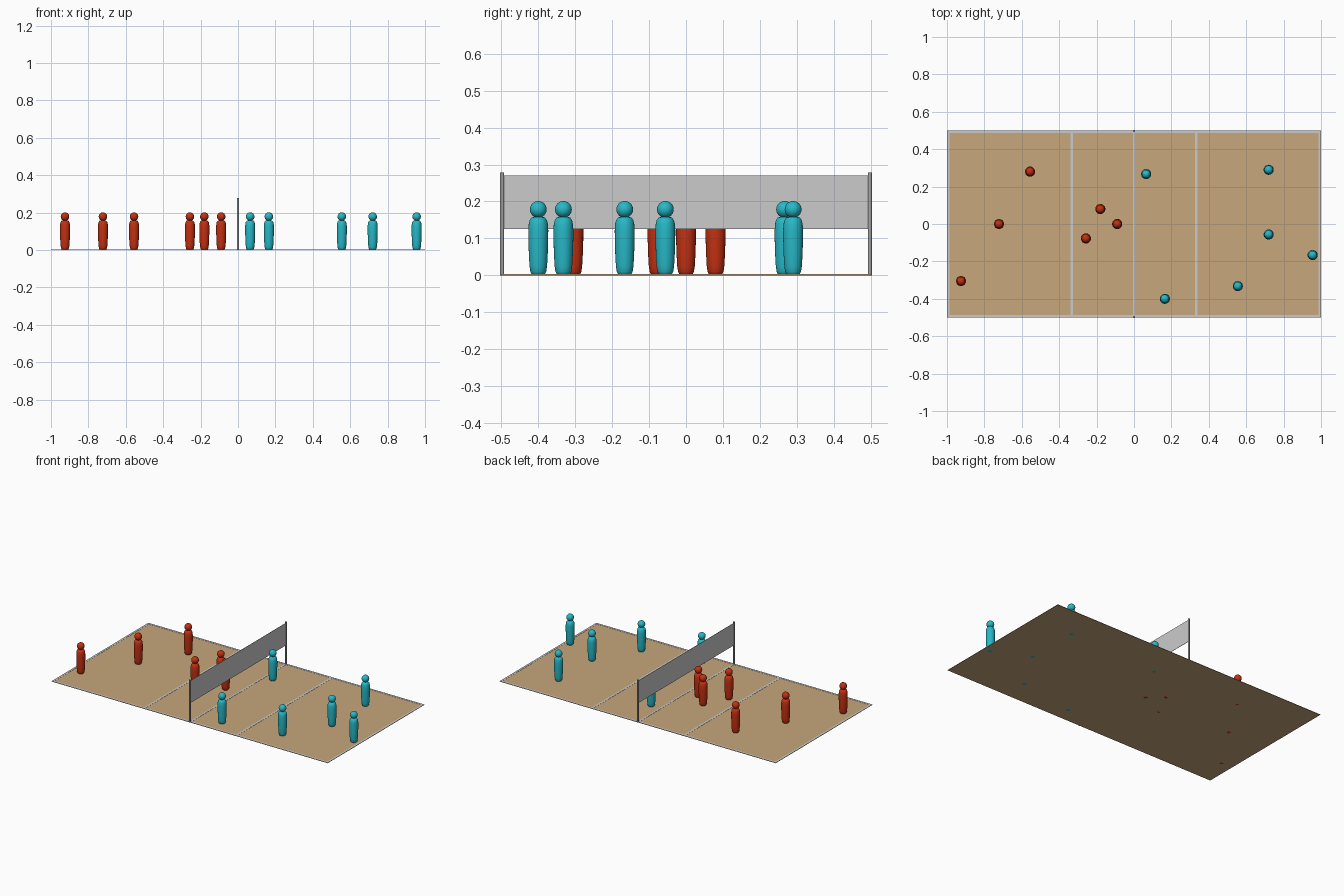
import bpy, bmesh, math

if "Cube" in bpy.data.objects:
    bpy.data.objects.remove(bpy.data.objects["Cube"])


def material(name, rgb):
    m = bpy.data.materials.new(name)
    m.diffuse_color = (*rgb, 1)
    m.use_nodes = True
    m.node_tree.nodes["Principled BSDF"].inputs["Base Color"].default_value = m.diffuse_color
    return m


SAND = material("sand", (0.57, 0.385, 0.20))
LINE = material("line_grey", (0.60, 0.60, 0.60))
NET = material("net_grey", (0.60, 0.60, 0.60))
POST = material("post_grey", (0.36, 0.36, 0.37))
RED = material("team_red", (0.55, 0.03, 0.006))
BLUE = material("team_blue", (0.02, 0.48, 0.57))


def finish(bm, name, mat, smooth=False):
    bmesh.ops.recalc_face_normals(bm, faces=bm.faces)
    me = bpy.data.meshes.new(name)
    bm.to_mesh(me)
    bm.free()
    me.materials.append(mat)
    ob = bpy.data.objects.new(name, me)
    bpy.context.collection.objects.link(ob)
    if smooth:
        bpy.ops.object.select_all(action='DESELECT')
        ob.select_set(True)
        bpy.context.view_layer.objects.active = ob
        bpy.ops.object.shade_smooth_by_angle(angle=math.radians(50))
    return ob


def box(name, mat, x0, x1, y0, y1, z0, z1):
    bm = bmesh.new()
    bmesh.ops.create_cube(bm, size=1)
    for v in bm.verts:
        v.co = ((x0 + x1) / 2 + v.co.x * (x1 - x0),
                (y0 + y1) / 2 + v.co.y * (y1 - y0),
                (z0 + z1) / 2 + v.co.z * (z1 - z0))
    return finish(bm, name, mat)


def lathe(name, mat, profile, x, y, sides=24):
    """Closed turned shape from (radius, height) pairs."""
    bm = bmesh.new()
    rings = [[bm.verts.new((x + r * math.cos(2 * math.pi * i / sides),
                            y + r * math.sin(2 * math.pi * i / sides), z))
              for i in range(sides)] for r, z in profile]
    for a, b in zip(rings, rings[1:]):
        for i in range(sides):
            j = (i + 1) % sides
            bm.faces.new((a[i], a[j], b[j], b[i]))
    bm.faces.new(rings[0][::-1])
    bm.faces.new(rings[-1])
    return finish(bm, name, mat, True)


# Court slab
box("court", SAND, -1, 1, -0.5, 0.5, 0, 0.002)

# Painted lines: side lines, end lines, attack lines and centre line
W = 0.013
for s in (-1, 1):
    lo, hi = sorted((s * 0.5, s * (0.5 - W)))
    box("side_line", LINE, -1, 1, lo, hi, 0.0015, 0.003)
    lo, hi = sorted((s * 1.0, s * (1 - W)))
    box("end_line", LINE, lo, hi, -0.5 + W, 0.5 - W, 0.0015, 0.003)
for name, x, w in (("attack_line", -0.333, W), ("attack_line", 0.333, W),
                   ("centre_line", 0, 0.011)):
    box(name, LINE, x - w / 2, x + w / 2, -0.5 + W, 0.5 - W, 0.0015, 0.003)

# Net and its posts
box("net", NET, -0.001, 0.001, -0.495, 0.495, 0.125, 0.271)
for s in (-1, 1):
    lathe("net_post", POST, [(0.0055, 0), (0.0055, 0.278)], 0, s * 0.498, 16)

# Players: a rounded pin-shaped body and a ball head
BODY = [(0.013, 0), (0.018, 0.003), (0.0215, 0.010), (0.0238, 0.025),
        (0.0255, 0.055), (0.0268, 0.095), (0.027, 0.122), (0.026, 0.138),
        (0.0235, 0.149), (0.0185, 0.156), (0.010, 0.159)]
TEAMS = (
    ("red", RED, [(-0.556, 0.28), (-0.722, 0.0), (-0.925, -0.305),
                  (-0.257, -0.077), (-0.18, 0.08), (-0.09, 0.0)]),
    ("blue", BLUE, [(0.065, 0.267), (0.72, 0.29), (0.72, -0.056),
                    (0.955, -0.166), (0.555, -0.332), (0.165, -0.40)]),
)
for team, mat, spots in TEAMS:
    for x, y in spots:
        lathe(team + "_player_body", mat, BODY, x, y)
        bm = bmesh.new()
        bmesh.ops.create_uvsphere(bm, u_segments=24, v_segments=12, radius=0.0228)
        bmesh.ops.translate(bm, verts=bm.verts, vec=(x, y, 0.1785))
        finish(bm, team + "_player_head", mat, True)
